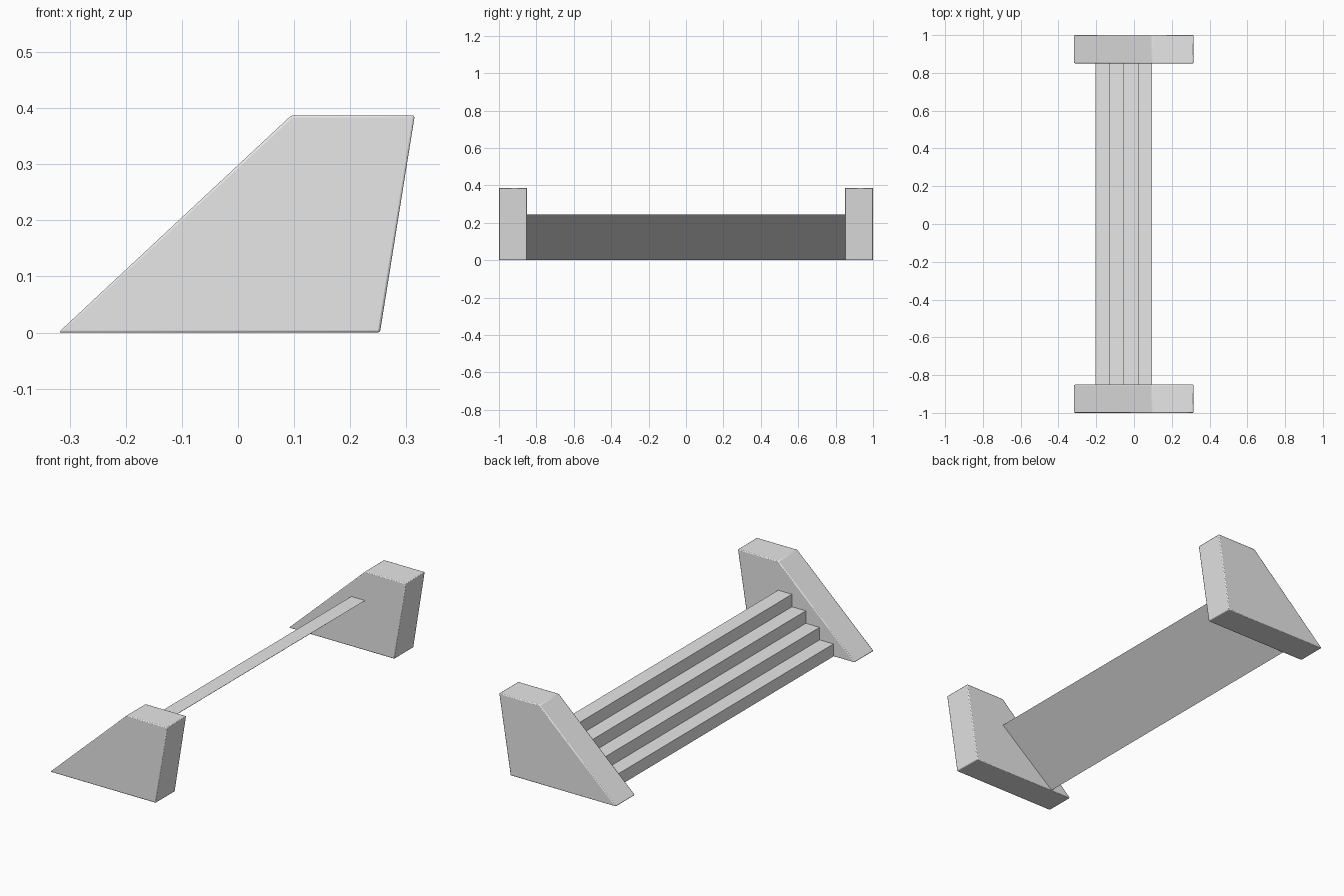
import bpy
import bmesh

cube = bpy.data.objects.get("Cube")
if cube:
    bpy.data.objects.remove(cube, do_unlink=True)

# One plain grey for the whole model
grey = bpy.data.materials.new("light_grey")
grey.use_nodes = True
colour = (0.8, 0.8, 0.8, 1)
grey.diffuse_color = colour
grey.node_tree.nodes["Principled BSDF"].inputs["Base Color"].default_value = colour


def extrude_profile(name, profile, y_start, y_end):
    """Solid made by sweeping an x-z outline along y."""
    bm = bmesh.new()
    face = bm.faces.new([bm.verts.new((x, y_start, z)) for x, z in profile])
    swept = bmesh.ops.extrude_face_region(bm, geom=[face])["geom"]
    moved = [v for v in swept if isinstance(v, bmesh.types.BMVert)]
    bmesh.ops.translate(bm, verts=moved, vec=(0, y_end - y_start, 0))
    bmesh.ops.recalc_face_normals(bm, faces=bm.faces)
    mesh = bpy.data.meshes.new(name)
    bm.to_mesh(mesh)
    bm.free()
    mesh.materials.append(grey)
    obj = bpy.data.objects.new(name, mesh)
    bpy.context.collection.objects.link(obj)
    return obj


# Sloping side walls with finely softened edges
wall_profile = [(-0.32, 0), (0.253, 0), (0.315, 0.387), (0.095, 0.387)]
for name, y_start in (("front_side_wall", -1), ("back_side_wall", 0.85)):
    wall = extrude_profile(name, wall_profile, y_start, y_start + 0.15)
    bevel = wall.modifiers.new("soft_edges", "BEVEL")
    bevel.width = 0.004
    bevel.segments = 2
    bpy.ops.object.select_all(action="DESELECT")
    wall.select_set(True)
    bpy.context.view_layer.objects.active = wall
    bpy.ops.object.shade_smooth_by_angle()

# Flight of four steps with a sloping underside
steps, tread, riser, foot = 4, 0.075, 0.0612, -0.205
stair_profile = [(foot, 0)]
for i in range(steps):
    stair_profile.append((foot + i * tread, (i + 1) * riser))
    stair_profile.append((foot + (i + 1) * tread, (i + 1) * riser))
extrude_profile("stair_flight", stair_profile, -0.855, 0.855)
